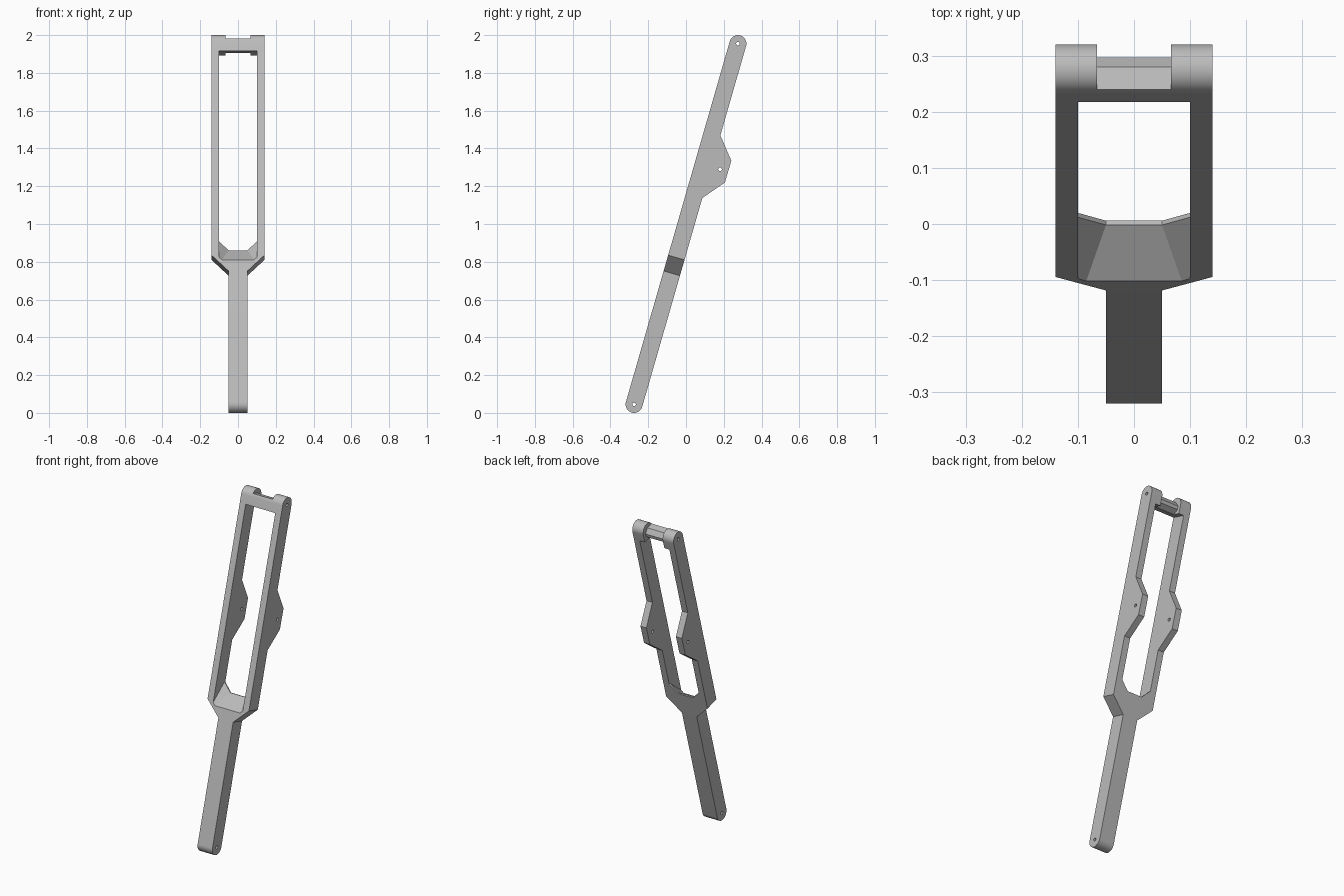
import bpy, bmesh, math
from mathutils import Matrix, Vector

if "Cube" in bpy.data.objects:
    bpy.data.objects.remove(bpy.data.objects["Cube"])

LENGTH = 1.9876      # distance between the end pins
R = 0.045            # half depth of the bar, also its end radius
TILT = math.atan2(0.55, 1.91)
PLACE = Matrix.Translation((0, -0.275, 0.045)) @ Matrix.Rotation(-TILT, 4, 'X')

grey = bpy.data.materials.new("light grey")
grey.use_nodes = True
grey.diffuse_color = (0.5, 0.5, 0.5, 1)
grey.node_tree.nodes["Principled BSDF"].inputs["Base Color"].default_value = (0.5, 0.5, 0.5, 1)


def loft(name, loops):
    """Closed solid through equal-length loops of (x, depth, along) points."""
    bm = bmesh.new()
    rings = [[bm.verts.new(PLACE @ Vector(p)) for p in loop] for loop in loops]
    for a, b in zip(rings, rings[1:]):
        for i in range(len(a)):
            j = (i + 1) % len(a)
            bm.faces.new((a[i], a[j], b[j], b[i]))
    bm.faces.new(rings[0])
    bm.faces.new(rings[-1])
    bmesh.ops.recalc_face_normals(bm, faces=bm.faces)
    mesh = bpy.data.meshes.new(name)
    bm.to_mesh(mesh)
    bm.free()
    mesh.materials.append(grey)
    obj = bpy.data.objects.new(name, mesh)
    bpy.context.collection.objects.link(obj)
    return obj


def side_prism(name, profile, half):
    return loft(name, [[(x, u, v) for u, v in profile] for x in (-half, half)])


def arc(u, v, r, start, end, n):
    angles = [math.radians(start + (end - start) * i / n) for i in range(n + 1)]
    return [(u + r * math.cos(a), v + r * math.sin(a)) for a in angles]


# Side outline: rounded ends and the pivot hump on the back
hump = [(R, 1.15), (0.137, 1.262), (0.138, 1.382), (R, 1.495)]
outline = arc(0, 0, R, 180, 360, 20) + hump + arc(0, LENGTH, R, 0, 180, 20)
arm = side_prism("fork_arm", outline, 0.14)

cutters = []

# Narrow the handle below the sloped shoulders
for s in (-1, 1):
    shape = [(0.05, -0.2), (0.05, 0.722), (0.14, 0.809), (0.2, 0.867), (0.2, -0.2)]
    cutters.append(loft("shoulder_cutter", [[(s * x, u, v) for x, v in shape] for u in (-0.2, 0.3)]))


# Window between the prongs, with a floor that rises towards the back
def window_loop(u, x, floor):
    half = [(x, floor), (0.1, floor + 0.1 - x), (0.1, 1.935)]
    return [(a, u, v) for a, v in half] + [(-a, u, v) for a, v in reversed(half)]


cutters.append(loft("window_cutter", [window_loop(-0.055, 0.0893, 0.774),
                                      window_loop(0.037, 0.05, 0.859),
                                      window_loop(0.3, 0.05, 0.859)]))

# Space around the chamfered crossbar, between the two lugs
notch = [(-0.1, 2.005), (0, 2.005), (0.025, 1.98), (0.025, 1.96),
         (0, 1.935), (0, 1.9), (0.1, 1.9), (0.1, 2.1), (-0.1, 2.1)]
cutters.append(side_prism("notch_cutter", notch, 0.066))

# Pin holes at both ends and through the hump
for u, v in ((0, 0), (0.093, 1.322), (0, LENGTH)):
    cutters.append(side_prism("pin_hole_cutter", arc(u, v, 0.0095, 0, 345, 23), 0.3))

bpy.ops.object.select_all(action='DESELECT')
arm.select_set(True)
bpy.context.view_layer.objects.active = arm
for cutter in cutters:
    cutter.hide_render = True
    mod = arm.modifiers.new("cut", 'BOOLEAN')
    mod.operation = 'DIFFERENCE'
    mod.solver = 'EXACT'
    mod.object = cutter
    bpy.ops.object.modifier_apply(modifier=mod.name)
    bpy.data.objects.remove(cutter)

bpy.ops.object.shade_smooth_by_angle(angle=math.radians(25))
